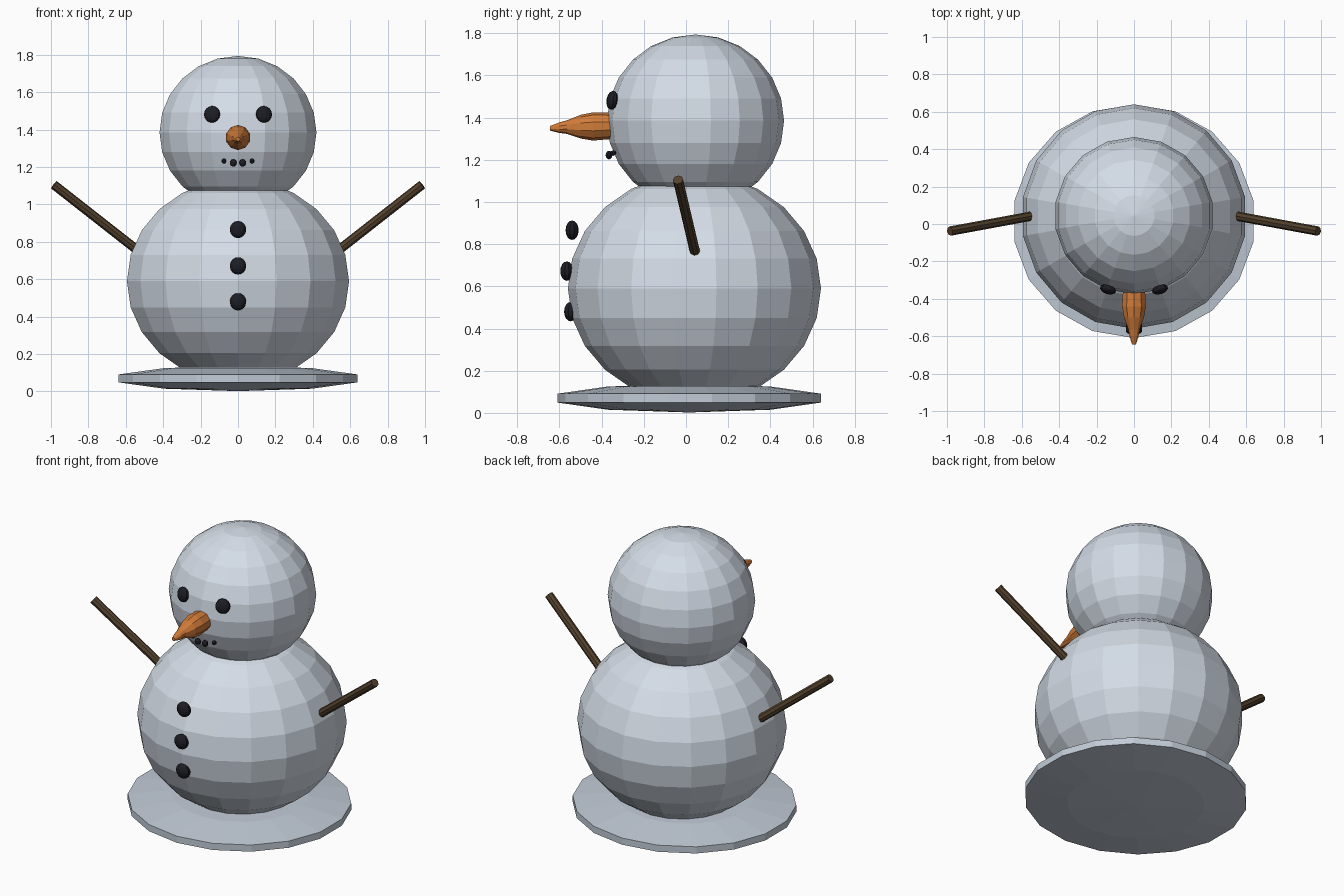
import bpy, bmesh, math
from mathutils import Vector, Matrix

if "Cube" in bpy.data.objects:
    bpy.data.objects.remove(bpy.data.objects["Cube"])


def material(name, rgb):
    m = bpy.data.materials.new(name)
    m.diffuse_color = (*rgb, 1)
    m.use_nodes = True
    m.node_tree.nodes["Principled BSDF"].inputs["Base Color"].default_value = m.diffuse_color
    return m


snow = material("snow", (0.66, 0.72, 0.80))
ice = material("packed snow", (0.54, 0.60, 0.68))
coal = material("coal black", (0.012, 0.012, 0.018))
carrot = material("carrot orange", (0.64, 0.20, 0.04))
wood = material("dark wood", (0.09, 0.055, 0.026))


def finish(name, bm, mat, matrix=Matrix()):
    bmesh.ops.transform(bm, matrix=matrix, verts=bm.verts)
    bmesh.ops.recalc_face_normals(bm, faces=bm.faces)
    me = bpy.data.meshes.new(name)
    bm.to_mesh(me)
    bm.free()
    me.materials.append(mat)
    ob = bpy.data.objects.new(name, me)
    bpy.context.collection.objects.link(ob)
    return ob


def ball(name, loc, size, mat, segs=10, rings=8, rot=Matrix()):
    bm = bmesh.new()
    bmesh.ops.create_uvsphere(bm, u_segments=segs, v_segments=rings, radius=1)
    return finish(name, bm, mat,
                  Matrix.Translation(loc) @ rot.to_4x4() @ Matrix.Diagonal((*size, 1)))


# Snow body, head and flattened base
ball("base", (0, 0.015, 0.07), (0.683, 0.657, 0.068), ice, 18, 5)
ball("body", (0, 0.04, 0.59), (0.603, 0.6, 0.545), snow, 18, 12)
ball("head", (0, 0.045, 1.385), (0.426, 0.42, 0.409), snow, 18, 12)

# Coal buttons down the front
for i, (y, z) in enumerate([(-0.54, 0.866), (-0.565, 0.672), (-0.547, 0.48)]):
    ball(f"button_{i + 1}", (0, y, z), (0.046, 0.031, 0.046), coal)

for side, s in (("left", -1), ("right", 1)):
    # Eyes and mouth pieces
    turn = Matrix.Rotation(s * 0.3, 3, 'Z') @ Matrix.Rotation(-0.15, 3, 'X')
    ball(f"eye_{side}", (s * 0.139, -0.35, 1.482), (0.045, 0.025, 0.045), coal, rot=turn)
    ball(f"mouth_inner_{side}", (s * 0.025, -0.365, 1.222), (0.02, 0.016, 0.02), coal)
    ball(f"mouth_outer_{side}", (s * 0.075, -0.345, 1.232), (0.013, 0.013, 0.013), coal)

    # Stick arm
    a, b = Vector((s * 0.55, 0.042, 0.765)), Vector((s * 0.984, -0.038, 1.105))
    bm = bmesh.new()
    bmesh.ops.create_cone(bm, cap_ends=True, segments=8, radius1=0.025,
                          radius2=0.025, depth=(b - a).length)
    aim = (b - a).to_track_quat('Z', 'Y').to_matrix().to_4x4()
    finish(f"arm_{side}", bm, wood, Matrix.Translation((a + b) / 2) @ aim)

# Carrot nose, lathed along -y: (y, radius, centre height)
profile = [(-0.30, 0.060, 1.360), (-0.37, 0.063, 1.360), (-0.44, 0.067, 1.358),
           (-0.50, 0.056, 1.357), (-0.565, 0.032, 1.355), (-0.60, 0.025, 1.352),
           (-0.645, 0.011, 1.349)]
N = 10
bm = bmesh.new()
rings = [[bm.verts.new((r * math.sin(2 * math.pi * k / N), y,
                        z + r * math.cos(2 * math.pi * k / N))) for k in range(N)]
         for y, r, z in profile]
for p, q in zip(rings, rings[1:]):
    for k in range(N):
        j = (k + 1) % N
        bm.faces.new((p[k], p[j], q[j], q[k]))
bm.faces.new(rings[0])
bm.faces.new(rings[-1])
finish("nose", bm, carrot)
